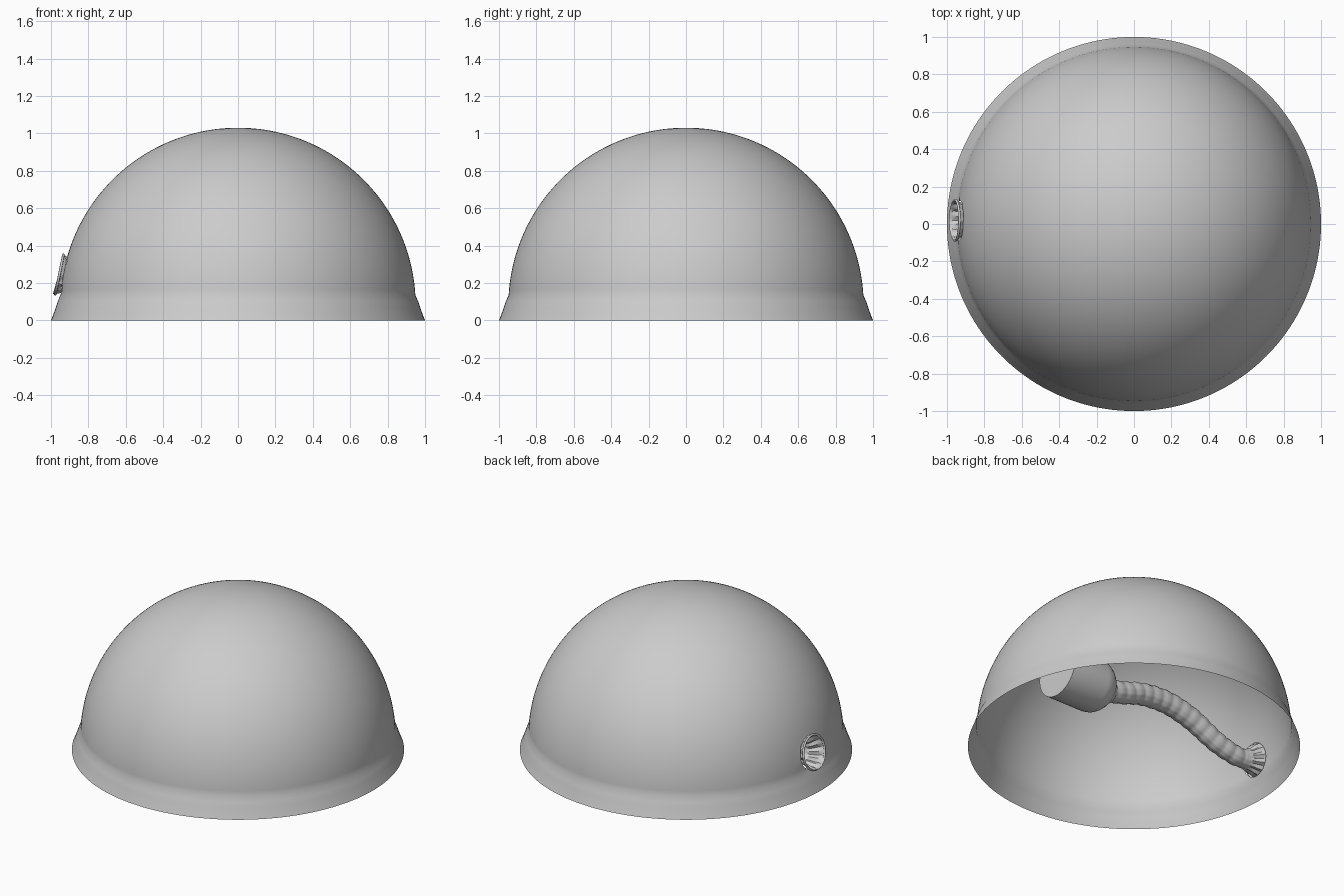
import bpy, bmesh, math
from mathutils import Vector

if "Cube" in bpy.data.objects:
    bpy.data.objects.remove(bpy.data.objects["Cube"])

Y = 0.02                                   # plane of the inner parts
HOLE = Vector((-0.952, Y, 0.245))          # centre of the opening
AXIS = Vector((0.98, 0, -0.2)).normalized()


def make_object(name, bm):
    mesh = bpy.data.meshes.new(name)
    bm.to_mesh(mesh)
    bm.free()
    ob = bpy.data.objects.new(name, mesh)
    bpy.context.collection.objects.link(ob)
    bpy.context.view_layer.objects.active = ob
    for o in bpy.context.selected_objects:
        o.select_set(False)
    ob.select_set(True)
    bpy.ops.object.shade_smooth_by_angle(angle=math.radians(40))
    return ob


def skin(bm, rings):
    for r0, r1 in zip(rings, rings[1:]):
        n = len(r0)
        for i in range(n):
            bm.faces.new((r0[i], r0[(i + 1) % n], r1[(i + 1) % n], r1[i]))


# Dome: flared skirt below a sphere, single skin
bm = bmesh.new()
profile = [(1.0, 0.0), (0.988, 0.03), (0.976, 0.065), (0.964, 0.1)]
start = math.asin(0.055 / 0.95)
for i in range(48):
    a = start + (math.pi / 2 - start) * i / 48
    profile.append((0.95 * math.cos(a), 0.08 + 0.95 * math.sin(a)))
N = 160
rings = [[bm.verts.new((r * math.cos(2 * math.pi * i / N), r * math.sin(2 * math.pi * i / N), z))
          for i in range(N)] for r, z in profile]
skin(bm, rings)
top = bm.verts.new((0, 0, 1.03))
for i in range(N):
    bm.faces.new((rings[-1][i], rings[-1][(i + 1) % N], top))


# Opening in the dome, its edge rounded to a circle
def radial(p):
    d = p - HOLE
    return d - AXIS * d.dot(AXIS)


inside = [v for v in bm.verts if v.co.x < -0.5 and radial(v.co).length < 0.085]
bmesh.ops.delete(bm, geom=inside, context='VERTS')
for v in bm.verts:
    if v.is_boundary and v.co.z > 0.01:
        r = radial(v.co)
        v.co += r.normalized() * (0.105 - r.length)
make_object("dome", bm)

# Ribbed tube with pleated funnel mouth, following an arched path
pts = [HOLE - AXIS * 0.008, Vector((-0.87, Y, 0.222)), Vector((-0.775, Y, 0.217)),
       Vector((-0.62, Y, 0.257)), Vector((-0.43, Y, 0.342)), Vector((-0.24, Y, 0.383)),
       Vector((-0.05, Y, 0.37)), Vector((0.1, Y, 0.325)), Vector((0.25, Y, 0.285))]
ext = [2 * pts[0] - pts[1]] + pts + [2 * pts[-1] - pts[-2]]
path = []
for a, b, c, d in zip(ext, ext[1:], ext[2:], ext[3:]):
    for k in range(16):
        t = k / 16
        path.append(0.5 * (2 * b + (c - a) * t + (2 * a - 5 * b + 4 * c - d) * t * t
                           + (3 * b - a - 3 * c + d) * t ** 3))
path.append(pts[-1])

bm = bmesh.new()
rings, s, M = [], 0.0, 48
for i, p in enumerate(path):
    if i:
        s += (p - path[i - 1]).length
    tan = (path[min(i + 1, len(path) - 1)] - path[max(i - 1, 0)]).normalized()
    side = Vector((0, 1, 0))
    nor = tan.cross(side)
    flare = max(0.0, 1 - s / 0.12)
    grow = min(1.0, s / 0.6)
    r = 0.052 + 0.012 * grow + 0.055 * flare ** 1.3
    r += 0.005 * abs(math.sin(math.pi * s / 0.075)) * (1 - flare)
    pleat = 0.07 * math.sin(math.pi * min(1, s / 0.12)) + 0.015
    ring = []
    for j in range(M):
        th = 2 * math.pi * j / M
        rr = r * (1 + pleat * math.cos(12 * th))
        ring.append(bm.verts.new(p + rr * (side * math.cos(th) + nor * math.sin(th))))
    rings.append(ring)
skin(bm, rings)
make_object("ribbed_tube", bm)

# Rim around the opening
bpy.ops.mesh.primitive_torus_add(location=HOLE - AXIS * 0.003, major_radius=0.108, minor_radius=0.007,
                                 major_segments=48, minor_segments=8,
                                 rotation=AXIS.to_track_quat('Z', 'Y').to_euler())
bpy.context.object.name = "opening_rim"
bpy.ops.object.shade_smooth()

# Bottle-shaped chamber at the tube's inner end
bm = bmesh.new()
rings = []
for x, r in [(0.20, 0.064), (0.225, 0.085), (0.25, 0.115), (0.28, 0.142), (0.31, 0.158),
             (0.35, 0.165), (0.62, 0.165)]:
    rings.append([bm.verts.new((x, Y + r * math.cos(2 * math.pi * j / M),
                                0.283 + r * math.sin(2 * math.pi * j / M))) for j in range(M)])
skin(bm, rings)
bm.faces.new(rings[-1])
bmesh.ops.recalc_face_normals(bm, faces=bm.faces)
make_object("inner_chamber", bm)
